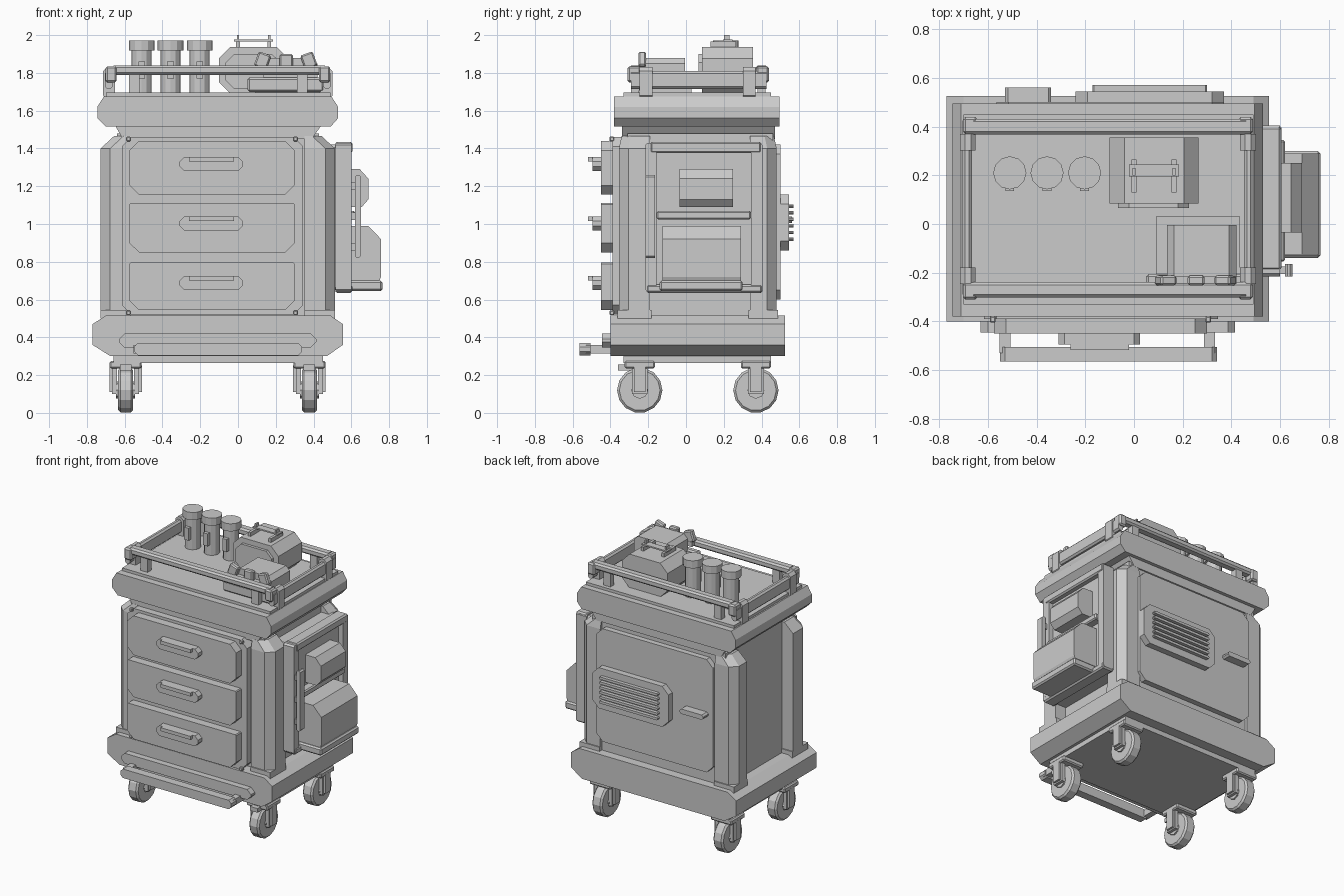
import bpy, bmesh
from math import pi, cos, sin, radians
from mathutils import Matrix, Vector

CX, CY = -0.107, 0.06   # centre of the cabinet body


def finish(name, bm):
    bmesh.ops.recalc_face_normals(bm, faces=bm.faces)
    me = bpy.data.meshes.new(name)
    bm.to_mesh(me)
    bm.free()
    ob = bpy.data.objects.new(name, me)
    bpy.context.collection.objects.link(ob)
    return ob


def loft(name, rings):
    bm = bmesh.new()
    vs = [[bm.verts.new(p) for p in r] for r in rings]
    n = len(vs[0])
    for a, b in zip(vs, vs[1:]):
        for i in range(n):
            bm.faces.new((a[i], a[(i + 1) % n], b[(i + 1) % n], b[i]))
    bm.faces.new(vs[0])
    bm.faces.new(vs[-1])
    return finish(name, bm)


def prism(name, pts, axis, a, b):
    put = {'x': lambda p, t: (t, p[0], p[1]),
           'y': lambda p, t: (p[0], t, p[1]),
           'z': lambda p, t: (p[0], p[1], t)}[axis]
    return loft(name, [[put(p, t) for p in pts] for t in (a, b)])


def octo(u0, u1, v0, v1, c, top=None):
    """Rectangle with cut corners; top sets a different cut for the upper ones."""
    t = c if top is None else top
    return [(u0 + c, v0), (u1 - c, v0), (u1, v0 + c), (u1, v1 - t),
            (u1 - t, v1), (u0 + t, v1), (u0, v1 - t), (u0, v0 + c)]


def box(name, x0, x1, y0, y1, z0, z1, bevel=0.0):
    bm = bmesh.new()
    bmesh.ops.create_cube(bm, size=1)
    for v in bm.verts:
        v.co = Vector(((x0 + x1) / 2 + v.co.x * (x1 - x0),
                       (y0 + y1) / 2 + v.co.y * (y1 - y0),
                       (z0 + z1) / 2 + v.co.z * (z1 - z0)))
    if bevel:
        bmesh.ops.bevel(bm, geom=bm.edges[:], offset=bevel, segments=1, affect='EDGES')
    return finish(name, bm)


def cyl(name, c, r, h, axis='z', n=12):
    bm = bmesh.new()
    rot = Matrix.Rotation(pi / 2, 4, 'Y') if axis == 'x' else Matrix.Identity(4)
    bmesh.ops.create_cone(bm, cap_ends=True, segments=n, radius1=r, radius2=r, depth=h,
                          matrix=Matrix.Translation(c) @ rot)
    return finish(name, bm)


# cabinet core, base, neck and worktop
box("cabinet_body", -0.64, 0.43, -0.31, 0.46, 0.48, 1.48)
prism("base", [(-0.675, 0.30), (0.47, 0.30), (0.555, 0.36), (0.555, 0.47), (0.49, 0.515),
               (-0.70, 0.515), (-0.77, 0.47), (-0.77, 0.36)], 'y', -0.40, 0.525)
box("base_underplate", -0.66, 0.45, -0.33, 0.45, 0.265, 0.31)
prism("neck", [(-0.61, 1.45), (0.39, 1.45), (0.44, 1.52), (-0.65, 1.52)], 'y', -0.34, 0.47)
prism("worktop", [(-0.70, 1.515), (0.49, 1.515), (0.53, 1.56), (0.53, 1.62), (0.495, 1.675),
                  (-0.71, 1.675), (-0.745, 1.62), (-0.745, 1.56)], 'y', -0.38, 0.495)
box("tray_floor", -0.70, 0.49, -0.33, 0.45, 1.66, 1.695)

# corner posts with sloped caps and feet
for sx in (-1, 1):
    for sy, y_out, y_in in ((-1, -0.355, -0.19), (1, 0.48, 0.34)):
        xo, xi = CX + sx * 0.62, CX + sx * 0.46
        def ring(z, d):
            o, w = xo - sx * d, y_out - sy * d * 0.2
            return [(xi, y_in, z), (o, y_in, z), (o, w - sy * 0.05, z),
                    (o - sx * 0.05, w, z), (xi, w, z)]
        loft("corner_post", [ring(0.50, 0), ring(1.40, 0), ring(1.465, 0.07)])
        box("post_foot", min(xo, xi), max(xo, xi), min(y_out, y_in) - 0.008,
            max(y_out, y_in) + 0.008, 0.50, 0.545)

# drawer front panel, drawers and handles
prism("front_panel", octo(-0.615, 0.345, 0.52, 1.46, 0.05), 'y', -0.39, -0.30)
for z0, z1, top in ((1.155, 1.44, 0.05), (0.85, 1.11, 0.006), (0.545, 0.795, 0.006)):
    p = octo(-0.575, 0.30, z0, z1, 0.05, top)
    prism("drawer", p, 'y', -0.45, -0.38)
    h = z1 - 0.085 if top > 0.02 else z1 - 0.07
    prism("drawer_handle", octo(-0.31, 0.025, h - 0.075, h, 0.025), 'y', -0.495, -0.44)
    box("handle_grip", -0.26, -0.02, -0.518, -0.49, h - 0.025, h)
for x in (-0.58, 0.305):
    for z in (0.53, 1.45):
        box("panel_screw", x - 0.012, x + 0.012, -0.405, -0.38, z - 0.012, z + 0.012, 0.004)

# front bumper plate and foot bar
prism("bumper_plate", octo(-0.63, 0.415, 0.345, 0.42, 0.03), 'y', -0.445, -0.39)
prism("foot_bar", octo(-0.55, 0.34, 0.305, 0.37, 0.02), 'y', -0.565, -0.505)
for x in (-0.53, 0.31):
    box("foot_bar_arm", x - 0.022, x + 0.022, -0.53, -0.38, 0.315, 0.36)

# casters with forks, axles and brake levers
for x in (-0.595, 0.378):
    for y in (-0.245, 0.37):
        w = cyl("caster_wheel", (x, y, 0.12), 0.12, 0.08, 'x', 14)
        m = w.modifiers.new("bevel", 'BEVEL')
        m.width, m.segments, m.limit_method = 0.012, 1, 'ANGLE'
        m.angle_limit = radians(40)
        cyl("caster_hub", (x, y, 0.12), 0.045, 0.10, 'x', 8)
        box("caster_plate", x - 0.085, x + 0.085, y - 0.08, y + 0.08, 0.235, 0.275, 0.008)
        for s in (-1, 1):
            box("caster_fork", x + s * 0.058 - 0.013, x + s * 0.058 + 0.013,
                y - 0.042, y + 0.042, 0.10, 0.26)
        s = -1 if x < 0 else 1
        for s in (-1, 1):
            box("fork_guard", x + s * 0.077 - 0.009, x + s * 0.077 + 0.009,
                y - 0.03, y + 0.03, 0.11, 0.25)
        if y < 0:
            box("brake_lever", x - 0.03, x + 0.03, -0.36, -0.27, 0.225, 0.255)

# right side equipment rack
prism("side_panel", octo(-0.20, 0.40, 0.65, 1.42, 0.015), 'x', 0.40, 0.565)
for y0, y1 in ((-0.215, -0.155), (0.345, 0.405)):
    prism("rack_upright", octo(y0, y1, 0.64, 1.43, 0.012), 'x', 0.515, 0.60)
box("rack_top_bar", 0.515, 0.605, -0.19, 0.40, 1.375, 1.435, 0.01)
box("rack_bottom_ledge", 0.515, 0.605, -0.21, 0.405, 0.635, 0.68, 0.01)
box("rack_shelf", 0.53, 0.62, -0.155, 0.345, 1.025, 1.07, 0.008)
prism("upper_device", [(0.55, 1.09), (0.655, 1.09), (0.69, 1.13), (0.69, 1.24),
                       (0.645, 1.29), (0.55, 1.29)], 'y', -0.035, 0.25)
prism("lower_device", [(0.55, 0.69), (0.745, 0.69), (0.757, 0.72), (0.757, 0.92),
                       (0.69, 0.99), (0.55, 0.99)], 'y', -0.125, 0.29)
box("device_ledge", 0.55, 0.765, -0.14, 0.30, 0.645, 0.70, 0.01)
prism("side_tube", octo(0.62, 0.65, 0.82, 1.26, 0.01), 'y', -0.215, -0.165)
for z in (0.88, 1.04, 1.20):
    box("tube_clip", 0.59, 0.63, -0.205, -0.175, z - 0.02, z + 0.02)

# back door with louvred vent and handle
prism("back_panel", octo(-0.565, 0.37, 0.60, 1.42, 0.05), 'y', 0.44, 0.50)
prism("vent_plate", octo(-0.24, 0.37, 0.86, 1.155, 0.05), 'y', 0.49, 0.545)
for i in range(6):
    z = 0.92 + i * 0.035
    prism("vent_slat", octo(-0.17, 0.30, z - 0.009, z + 0.009, 0.006), 'y', 0.53, 0.57)
prism("back_handle", octo(-0.53, -0.34, 1.005, 1.04, 0.012), 'y', 0.49, 0.56)

# tray guard rails
for y, s in ((-0.27, 1), (0.40, -1)):
    a, b = y - 0.032, y + 0.032
    prism("long_rail", octo(a, b, 1.79, 1.84, 0.012), 'x', -0.66, 0.46)
    for x in (-0.55, 0.34):
        box("rail_support", x - 0.028, x + 0.028, y - 0.022, y + 0.022, 1.68, 1.80)
for s in (-1, 1):
    x = CX + s * 0.578
    prism("side_rail", octo(x - 0.02, x + 0.02, 1.715, 1.81, 0.012), 'y', -0.29, 0.425)
    for y in (-0.212, 0.335):
        x2 = CX + s * 0.575
        prism("rail_bracket", octo(x2 - 0.032, x2 + 0.032, 1.66, 1.83, 0.02),
              'y', y - 0.034, y + 0.034)
    for y in (-0.275, 0.405):
        x3 = CX + s * 0.565
        box("rail_corner", x3 - 0.03, x3 + 0.03, y - 0.035, y + 0.035, 1.75, 1.835, 0.01)

# three lidded canisters
for x in (-0.51, -0.357, -0.203):
    cyl("canister", (x, 0.21, 1.805), 0.053, 0.24)
    cyl("canister_lid", (x, 0.21, 1.945), 0.068, 0.055)
    box("canister_clasp", x - 0.018, x + 0.018, 0.135, 0.17, 1.77, 1.86)

# octagonal carry case with handle
prism("carry_case", octo(-0.10, 0.265, 1.69, 1.937, 0.06), 'y', 0.085, 0.355)
prism("case_face", octo(-0.065, 0.225, 1.715, 1.90, 0.045), 'y', 0.065, 0.09)
box("case_handle_bar", -0.02, 0.185, 0.195, 0.245, 1.966, 1.976)
for x in (0.0, 0.165):
    box("case_handle_post", x - 0.006, x + 0.006, 0.20, 0.23, 1.93, 2.0)
    box("case_handle_foot", x - 0.01, x + 0.01, 0.13, 0.265, 1.935, 1.965)

# bench tool in the front right corner
box("tool_base", 0.09, 0.435, -0.21, 0.03, 1.69, 1.745)
prism("tool_body", octo(0.135, 0.42, 1.73, 1.88, 0.03), 'y', -0.215, -0.005)
box("tool_front_bar", 0.05, 0.455, -0.25, -0.205, 1.70, 1.775, 0.01)
for x, a in ((0.13, 20), (0.255, 0), (0.375, -20)):
    t = box("tool_knob", -0.035, 0.035, -0.02, 0.02, -0.04, 0.04, 0.008)
    t.matrix_world = (Matrix.Translation((x, -0.232, 1.865 if a else 1.86))
                      @ Matrix.Rotation(radians(a), 4, 'Y'))
box("tool_knob_rail", 0.10, 0.42, -0.245, -0.21, 1.80, 1.835)
